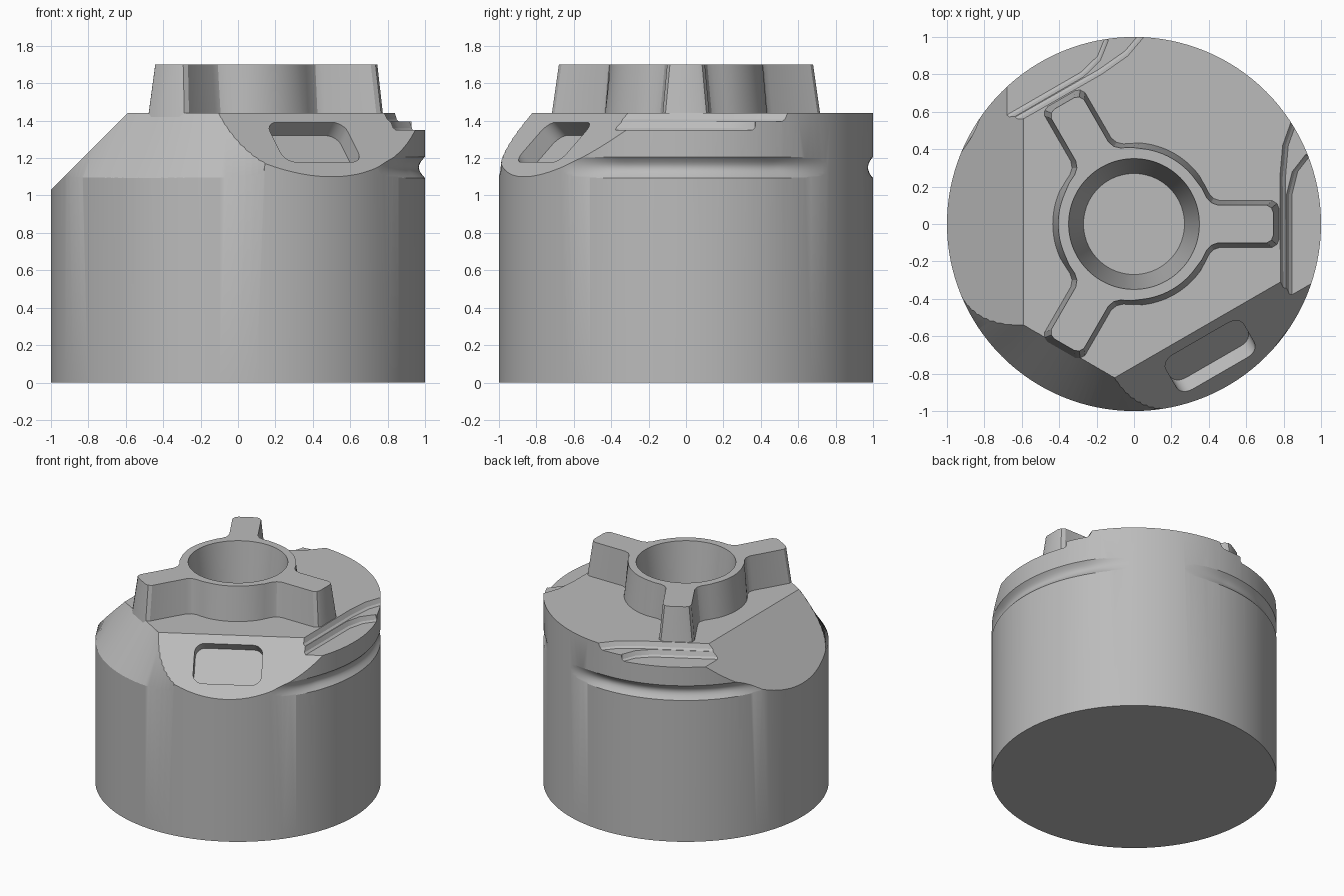
import bpy, bmesh, math
from mathutils import Vector, Matrix

cube = bpy.data.objects.get("Cube")
if cube:
    bpy.data.objects.remove(cube, do_unlink=True)

grey = bpy.data.materials.new("plain grey")
grey.use_nodes = True
grey.diffuse_color = (0.5, 0.5, 0.5, 1)
grey.node_tree.nodes["Principled BSDF"].inputs["Base Color"].default_value = (0.5, 0.5, 0.5, 1)

TOP = 1.44


def make(name, bm):
    bmesh.ops.recalc_face_normals(bm, faces=bm.faces)
    mesh = bpy.data.meshes.new(name)
    bm.to_mesh(mesh)
    bm.free()
    mesh.materials.append(grey)
    obj = bpy.data.objects.new(name, mesh)
    bpy.context.collection.objects.link(obj)
    return obj


def loft(name, sections):
    """Closed solid skinned through rings of equal point count."""
    bm = bmesh.new()
    rings = [[bm.verts.new(p) for p in s] for s in sections]
    n = len(rings[0])
    for a, b in zip(rings, rings[1:]):
        for i in range(n):
            j = (i + 1) % n
            bm.faces.new((a[i], a[j], b[j], b[i]))
    bm.faces.new(rings[0])
    bm.faces.new(rings[-1])
    return make(name, bm)


def polar(r, deg, z):
    a = math.radians(deg)
    return Vector((r * math.cos(a), r * math.sin(a), z))


def activate(obj):
    bpy.ops.object.select_all(action="DESELECT")
    obj.select_set(True)
    bpy.context.view_layer.objects.active = obj


def cut(obj, cutter, keep=False):
    cutter.hide_render = True
    mod = obj.modifiers.new("cut", "BOOLEAN")
    mod.operation = "DIFFERENCE"
    mod.solver = "EXACT"
    mod.object = cutter
    activate(obj)
    bpy.ops.object.modifier_apply(modifier=mod.name)
    if not keep:
        bpy.data.objects.remove(cutter, do_unlink=True)


# Round body with two sloping flats
bm = bmesh.new()
bmesh.ops.create_cone(bm, cap_ends=True, segments=128, radius1=1, radius2=1, depth=TOP,
                      matrix=Matrix.Translation((0, 0, TOP / 2)))
for angle, dist in ((180, 0.59), (-60, 0.66)):
    res = bmesh.ops.bisect_plane(bm, geom=bm.verts[:] + bm.edges[:] + bm.faces[:],
                                 plane_co=polar(dist, angle, TOP),
                                 plane_no=polar(1, angle, 1), clear_outer=True)
    edges = [g for g in res["geom_cut"] if isinstance(g, bmesh.types.BMEdge)]
    bmesh.ops.edgenet_fill(bm, edges=edges)
body = make("body", bm)

# Front left shoulder: straight upper edge blending to a round lower edge
sections = []
for a in range(-162, -77, 2):
    rt = min(0.763 / math.cos(math.radians(a + 120)), 1.003)
    slope = (rt - 1.003) / (TOP - 1.09)
    sections.append([polar(1.003, a, 1.09), polar(1.003 + slope * 0.41, a, 1.5),
                     polar(1.2, a, 1.5), polar(1.2, a, 1.09)])
cut(body, loft("shoulder_cutter", sections))

# Fading finger grooves around the side
for lo, hi in ((-43, 51), (69, 163)):
    sections = []
    for a in range(lo, hi + 1, 2):
        e = 0.036 * min(1, (a - lo) / 22, (hi - a) / 22)
        ring = [polar(1.003 - e * math.sin(math.pi * k / 8), a, 1.09 + 0.12 * k / 8)
                for k in range(9)]
        sections.append(ring + [polar(1.1, a, 1.21), polar(1.1, a, 1.09)])
    cut(body, loft("groove_cutter", sections))

# Stepped ledges on the rim, mirrored for the second one
upper = [(0.78, -0.6), (0.775, 0.25), (0.79, 0.42), (0.84, 0.56), (1.2, 0.62), (1.2, -0.6)]
lower = [(0.81, -0.6), (0.81, 0.16), (0.84, 0.28), (0.91, 0.37), (1.2, 0.42), (1.2, -0.6)]
for side, turn in ((1, 0), (-1, 120)):
    rot = Matrix.Rotation(math.radians(turn), 3, "Z")
    for outline, z, lip in ((upper, 1.395, 1.45), (lower, 1.35, 1.41)):
        rings = [[rot @ Vector((x + dx, side * y, h)) for x, y in outline]
                 for h, dx in ((z, 0.035), (z + 0.012, 0.02), (lip, 0), (1.6, 0))]
        cut(body, loft("ledge_cutter", rings))

# Rounded pocket sunk into the front slope
normal = polar(1, -60, 1).normalized()
along = polar(1, 30, 0)
up = normal.cross(along)
centre = polar(0.815, -60, 1.285)
shape = []
for k in range(4):
    sx, sy = ((1, 1), (-1, 1), (-1, -1), (1, -1))[k]
    for s in range(7):
        c = polar(0.07, 90 * k + 15 * s, 0)
        shape.append((sx * 0.17 + c.x, sy * 0.08 + c.y))
cut(body, loft("pocket_cutter", [[centre + along * u + up * v + normal * d for u, v in shape]
                                 for d in (-0.1, 0.2)]))


# Three-armed knob with drafted sides
def knob_ring(d, z):
    half = [(0.775, 0.085), (0.765, 0.11), (0.74, 0.125), (0.46, 0.125),
            (0.425, 0.138), (0.40, 0.165), (0.375, 0.215)]
    pts = []
    for turn in (0, 120, 240):
        rot = Matrix.Rotation(math.radians(turn), 3, "Z")
        arm = [Vector((x - d * (1 if x > 0.7 else 0.4), y - d * 0.8, z)) for x, y in half]
        mirrored = [Vector((p.x, -p.y, z)) for p in reversed(arm)]
        pts += [rot @ p for p in mirrored + arm]
        pts += [polar(0.435 - d, turn + a, z) for a in range(36, 85, 4)]
    return pts


knob = loft("knob", [knob_ring(-0.004, 1.40), knob_ring(0.03, 1.70)])

# Tapered centre bore through the knob into the body
bore = loft("bore_cutter", [[polar(r, a, z) for a in range(0, 360, 5)]
                            for r, z in ((0.27, 1.05), (0.362, 1.80))])
cut(knob, bore, keep=True)
cut(body, bore)

for obj in (body, knob):
    activate(obj)
    bpy.ops.object.shade_smooth_by_angle(angle=math.radians(25))
